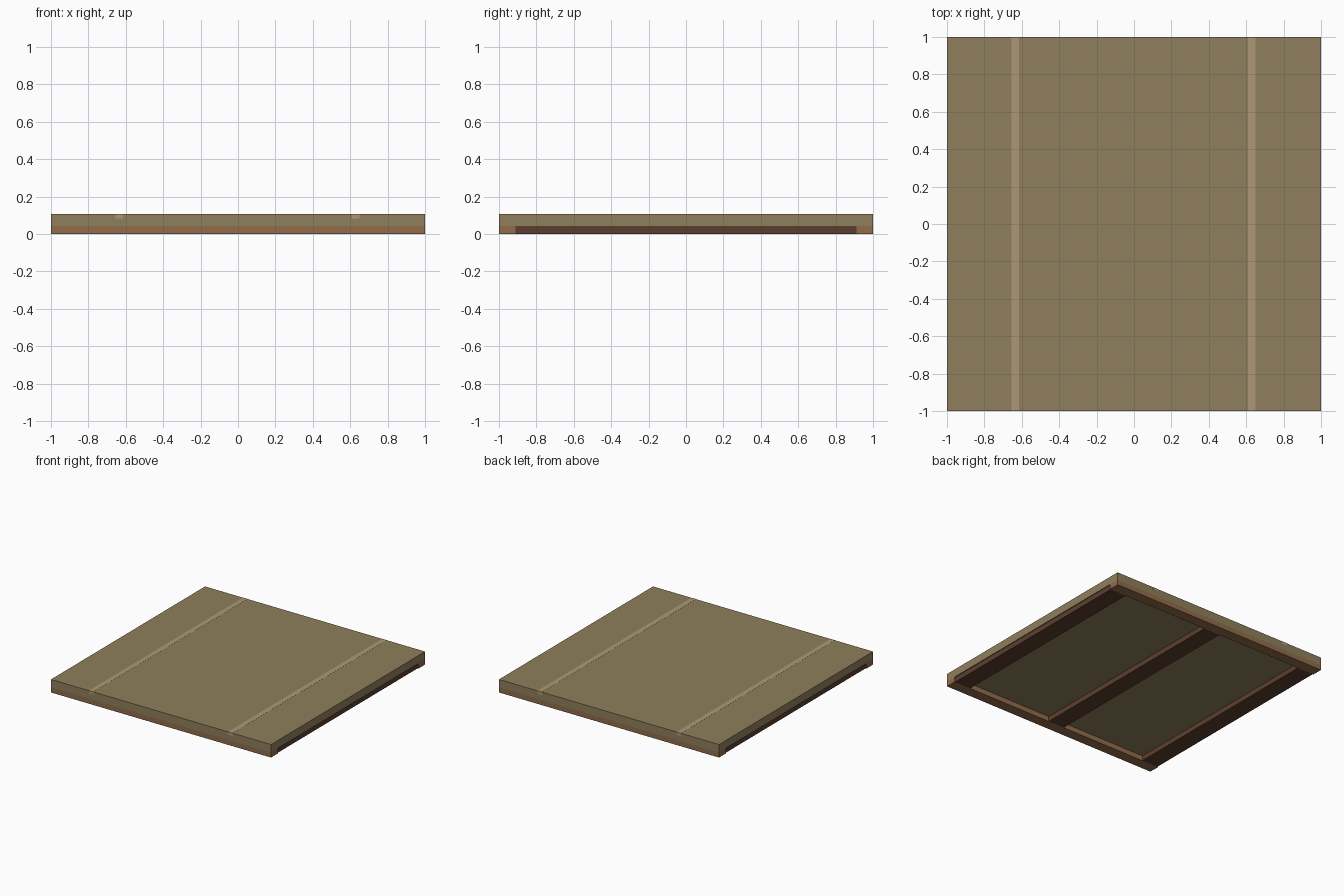
import bpy, bmesh

if "Cube" in bpy.data.objects:
    bpy.data.objects.remove(bpy.data.objects["Cube"])

H = 0.107        # total height
DECK_Z = 0.042   # underside of the deck


def material(name, rgb):
    m = bpy.data.materials.new(name)
    m.diffuse_color = (*[(c / 255) ** 2.2 for c in rgb], 1)
    m.use_nodes = True
    m.node_tree.nodes["Principled BSDF"].inputs["Base Color"].default_value = m.diffuse_color
    return m


def box(name, x0, x1, y0, y1, z0, z1, mat):
    bm = bmesh.new()
    bmesh.ops.create_cube(bm, size=1)
    for v in bm.verts:
        v.co = ((x0 + x1) / 2 + v.co.x * (x1 - x0),
                (y0 + y1) / 2 + v.co.y * (y1 - y0),
                (z0 + z1) / 2 + v.co.z * (z1 - z0))
    me = bpy.data.meshes.new(name)
    bm.to_mesh(me)
    bm.free()
    me.materials.append(mat)
    ob = bpy.data.objects.new(name, me)
    bpy.context.collection.objects.link(ob)
    return ob


olive = material("deck_olive", (142, 126, 92))
tan = material("strip_tan", (172, 150, 116))
brown = material("beam_brown", (144, 108, 76))
dark = material("joist_dark_brown", (92, 64, 50))

# Deck slab
box("deck", -1, 1, -1, 1, DECK_Z, H, olive)

# Pale inlaid strips, a hair proud of the deck on top and at the ends
for side, x in (("left", -0.635), ("right", 0.63)):
    box(f"{side}_strip", x - 0.02, x + 0.02, -1.0005, 1.0005, 0.084, H + 0.0007, tan)

# Front and back edge beams
box("front_beam", -1, 1, -1, -0.912, 0, DECK_Z, brown)
box("back_beam", -1, 1, 0.912, 1, 0, DECK_Z, brown)

# Joists running front to back between the beams
for side, x in (("left", -0.92), ("middle", 0), ("right", 0.92)):
    box(f"{side}_joist", x - 0.073, x + 0.073, -0.912, 0.912, 0, DECK_Z, dark)
